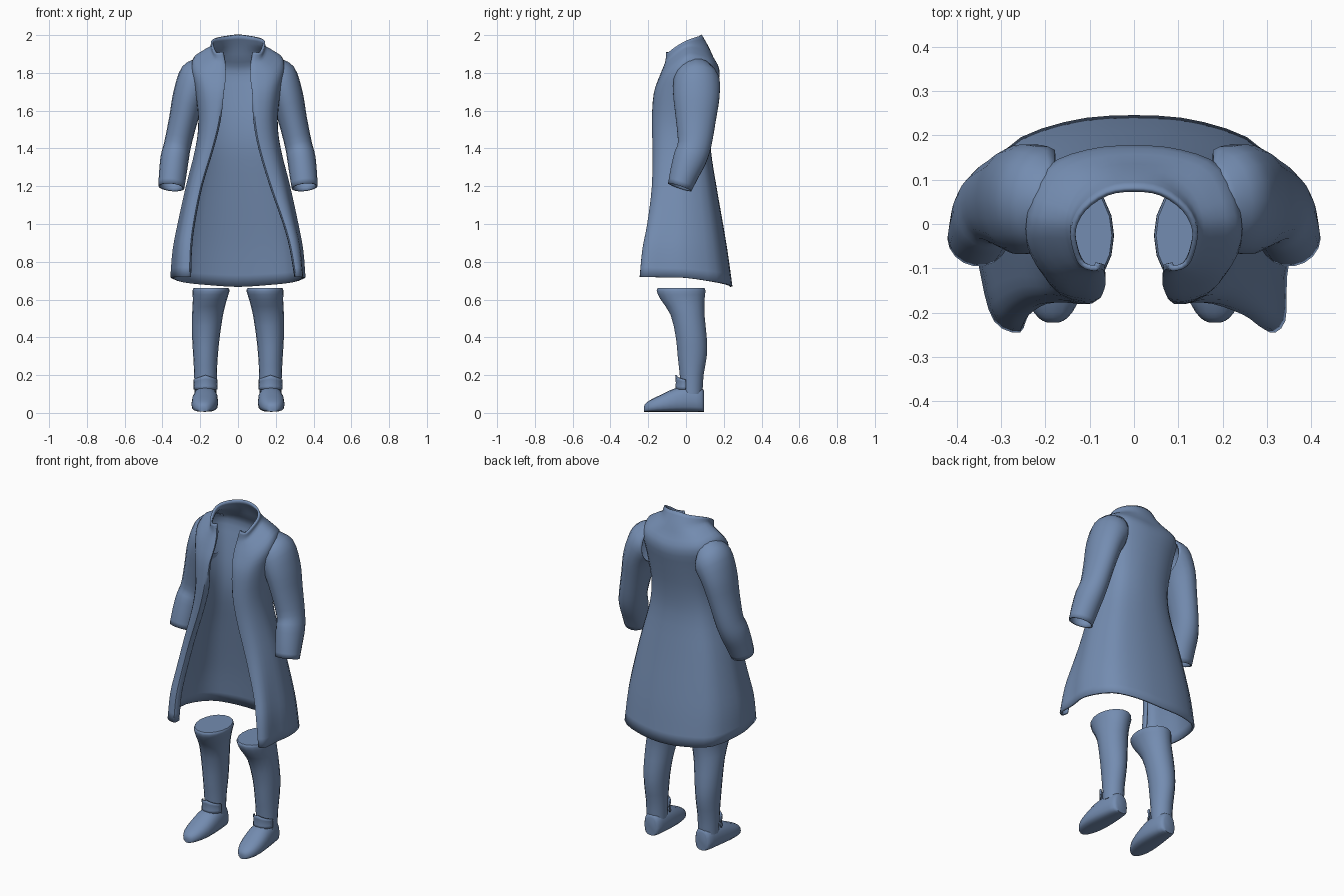
import bpy, bmesh
from math import sin, cos, pi, radians
from mathutils import Vector

if "Cube" in bpy.data.objects:
    bpy.data.objects.remove(bpy.data.objects["Cube"])

# Slate blue cloth
BLUE = bpy.data.materials.new("slate_blue")
BLUE.diffuse_color = (0.175, 0.265, 0.44, 1)
BLUE.use_nodes = True
BLUE.node_tree.nodes["Principled BSDF"].inputs["Base Color"].default_value = BLUE.diffuse_color


def spline(pts, n, closed=False):
    """Catmull-Rom curve through pts with n steps per span."""
    pts = [Vector(p) for p in pts]
    m, out = len(pts), []

    def get(i):
        if closed:
            return pts[i % m]
        if i < 0:
            return 2 * pts[0] - pts[1]
        if i >= m:
            return 2 * pts[-1] - pts[-2]
        return pts[i]

    for i in range(m if closed else m - 1):
        a, b, c, d = get(i - 1), get(i), get(i + 1), get(i + 2)
        for k in range(n):
            t = k / n
            out.append(0.5 * (2 * b + (c - a) * t + (2 * a - 5 * b + 4 * c - d) * t * t
                              + (3 * b - a - 3 * c + d) * t ** 3))
    if not closed:
        out.append(pts[-1])
    return out


def loft(name, rings, around=1, along=3, closed=True, caps=(), thick=0, cut=None):
    """Smooth skin through a list of rings with equal point counts."""
    if around > 1:
        rings = [spline(r, around, closed) for r in rings]
    cols = [spline(c, along) for c in zip(*rings)]
    n, m = len(cols), len(cols[0])
    bm = bmesh.new()
    v = [[bm.verts.new(p) for p in c] for c in cols]
    for i in range(n if closed else n - 1):
        j = (i + 1) % n
        for k in range(m - 1):
            bm.faces.new((v[i][k], v[j][k], v[j][k + 1], v[i][k + 1]))
    for end in caps:
        bm.faces.new([c[end] for c in v])
    bmesh.ops.recalc_face_normals(bm, faces=bm.faces)
    if cut:                                   # trim what lies inside x = cut
        bmesh.ops.bisect_plane(bm, geom=bm.verts[:] + bm.edges[:] + bm.faces[:],
                               plane_co=(cut, 0, 0), plane_no=(cut, 0, 0), clear_inner=True)
    me = bpy.data.meshes.new(name)
    bm.to_mesh(me)
    bm.free()
    me.materials.append(BLUE)
    ob = bpy.data.objects.new(name, me)
    bpy.context.collection.objects.link(ob)
    bpy.ops.object.select_all(action='DESELECT')
    ob.select_set(True)
    bpy.context.view_layer.objects.active = ob
    bpy.ops.object.shade_smooth_by_angle(angle=radians(45))
    if thick:
        mod = ob.modifiers.new("cloth", 'SOLIDIFY')
        mod.thickness, mod.offset = thick, 0
    return ob


# Coat body: open C-shaped sections, hem to collar
# z back, z side, z front, half width, y back, y front, x of front edge, edge skew
SECTIONS = [
    (0.668, 0.715, 0.72, 0.350, 0.240, -0.240, 0.285, 0.025),
    (0.85, 0.86, 0.87, 0.338, 0.215, -0.225, 0.270, 0.015),
    (1.00, 1.00, 1.00, 0.312, 0.190, -0.200, 0.245, 0.005),
    (1.20, 1.20, 1.20, 0.268, 0.155, -0.175, 0.190, -0.010),
    (1.40, 1.40, 1.40, 0.218, 0.125, -0.172, 0.130, -0.010),
    (1.55, 1.55, 1.55, 0.202, 0.130, -0.175, 0.098, -0.005),
    (1.70, 1.73, 1.69, 0.220, 0.155, -0.165, 0.088, 0),
    (1.81, 1.865, 1.78, 0.236, 0.172, -0.135, 0.078, 0),
    (1.88, 1.912, 1.84, 0.185, 0.140, -0.110, 0.078, 0),
    (1.94, 1.938, 1.87, 0.142, 0.112, -0.102, 0.080, 0),
    (2.00, 1.965, 1.91, 0.137, 0.078, -0.100, 0.088, 0),
]


def coat_ring(zb, zs, zf, w, yb, yf, xe, skew):
    ys = (yb + yf) / 2
    fold = 0.035 if zf < 1.6 else 0.012      # front edge turned inward
    round_b = 0.33 if zb < 1.93 else 0.5     # rounder back at the collar

    def half(s):
        return [(s * (xe - 0.006) + skew, yf + fold, zf),
                (s * xe + skew, yf, zf),
                (s * (xe + 0.6 * (w - xe)) + skew * 0.5, yf * 0.9, zf),
                (s * w * 0.97, ys + 0.5 * (yf - ys), (zs + zf) / 2),
                (s * w, ys, zs),
                (s * w * 0.83, yb - round_b * (yb - ys), (zs + zb) / 2),
                (s * w * 0.45, yb - round_b * 0.2 * (yb - ys), zb * 0.8 + zs * 0.2)]
    return half(1) + [(0, yb, zb)] + half(-1)[::-1]


loft("coat_body", [coat_ring(*s) for s in SECTIONS], around=3, closed=False, thick=0.012)

# Sleeves: x, y, z of centre, radius across, radius in depth
SLEEVE = [
    (0.155, 0.045, 1.795, 0.098, 0.092),
    (0.213, 0.055, 1.764, 0.104, 0.118),
    (0.258, 0.055, 1.675, 0.084, 0.120),
    (0.290, 0.052, 1.550, 0.072, 0.103),
    (0.320, 0.045, 1.420, 0.068, 0.086),
    (0.335, 0.022, 1.350, 0.071, 0.085),
    (0.345, -0.008, 1.270, 0.069, 0.074),
    (0.353, -0.033, 1.195, 0.065, 0.062),
]


def sleeve_rings(s):
    centres = [Vector(p[:3]) for p in SLEEVE]
    rings = []
    for i, (x, y, z, ra, rb) in enumerate(SLEEVE):
        t = (centres[min(i + 1, len(SLEEVE) - 1)] - centres[max(i - 1, 0)]).normalized()
        u = Vector((0, 1, 0)).cross(t).normalized()
        v = t.cross(u)
        ring = []
        for k in range(18):
            a = 2 * pi * k / 18
            p = centres[i] + u * ra * cos(a) + v * rb * sin(a)
            ring.append((s * p.x, p.y, p.z))
        rings.append(ring)
    return rings


# Boot shafts: z, centre x, centre y, radius x, radius y
SHAFT = [
    (0.10, 0.172, 0.030, 0.058, 0.058),
    (0.20, 0.172, 0.030, 0.060, 0.064),
    (0.30, 0.172, 0.033, 0.065, 0.078),
    (0.40, 0.170, 0.028, 0.073, 0.083),
    (0.52, 0.161, 0.008, 0.082, 0.091),
    (0.60, 0.149, -0.018, 0.090, 0.118),
    (0.645, 0.143, -0.026, 0.098, 0.131),
    (0.660, 0.143, -0.026, 0.093, 0.126),
]
# Shoes: y, centre x, half width, top z
SHOE = [
    (0.095, 0.170, 0.034, 0.115),
    (0.080, 0.170, 0.051, 0.135),
    (0.020, 0.171, 0.062, 0.146),
    (-0.050, 0.174, 0.069, 0.134),
    (-0.120, 0.178, 0.068, 0.102),
    (-0.180, 0.182, 0.054, 0.073),
    (-0.212, 0.183, 0.033, 0.052),
    (-0.222, 0.183, 0.015, 0.035),
]


def oval(cx, cy, z, rx, ry, n=18):
    return [(cx + rx * cos(2 * pi * k / n), cy + ry * sin(2 * pi * k / n), z) for k in range(n)]


def shoe_ring(s, y, cx, w, top, n=16):
    base = 0.006
    mid = base + 0.4 * (top - base)
    ring = []
    for k in range(n):
        c, d = cos(2 * pi * k / n), sin(2 * pi * k / n)
        e = 0.65 if d < 0 else 0.85       # flatter sole, rounder upper
        px = abs(c) ** e * (1 if c > 0 else -1)
        pz = abs(d) ** e * (1 if d > 0 else -1)
        ring.append((s * (cx + w * px), y, mid + pz * ((top - mid) if d > 0 else (mid - base))))
    return ring


def ankle_flap(s):
    rows = []
    for z, r, drop in ((0.125, 0.076, 0), (0.16, 0.073, 0.008), (0.20, 0.076, 0.025)):
        row = []
        for k in range(9):
            a = radians(-90 + (k - 4) * 18)
            row.append((s * (0.172 + 0.86 * r * cos(a)), 0.022 + r * sin(a),
                        z - drop * abs(k - 4) / 4))
        rows.append(row)
    return rows


# Paired parts
for side, s in (("left", 1), ("right", -1)):
    loft(side + "_sleeve", sleeve_rings(s), thick=0.008, cut=s * 0.18)
    loft(side + "_boot_shaft", [oval(s * x, y, z, rx, ry) for z, x, y, rx, ry in SHAFT],
         along=2, caps=(0, -1))
    loft(side + "_shoe", [shoe_ring(s, *p) for p in SHOE], along=2, caps=(0, -1))
    loft(side + "_ankle_flap", ankle_flap(s), along=2, closed=False, thick=0.006)
